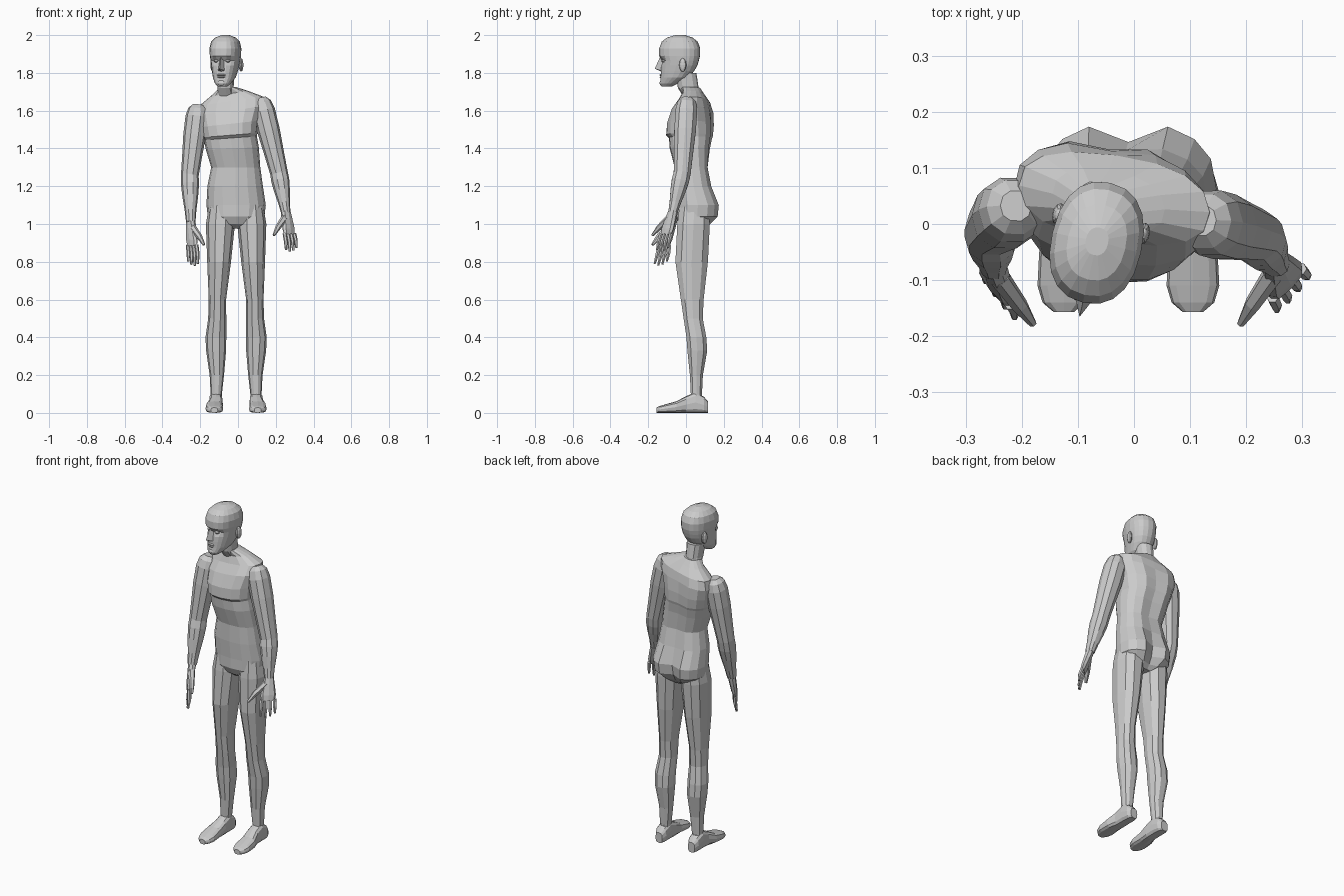
import bpy, bmesh, math
from mathutils import Vector, Matrix

cube = bpy.data.objects.get("Cube")
if cube:
    bpy.data.objects.remove(cube, do_unlink=True)

X, Y, Z = Vector((1, 0, 0)), Vector((0, 1, 0)), Vector((0, 0, 1))
MIDLINE = -0.01


def ring(center, u, v, sides=12, power=2.2, notch=0.0):
    """Superellipse section; notch pulls in the point on the +v side."""
    points = []
    for i in range(sides):
        angle = math.tau * i / sides
        c, s = math.cos(angle), math.sin(angle)
        c = math.copysign(abs(c) ** (2 / power), c)
        s = math.copysign(abs(s) ** (2 / power), s)
        points.append(Vector(center) + u * c + v * s)
    points[sides // 4] -= v.normalized() * notch
    return points


def finish(name, bm):
    bmesh.ops.recalc_face_normals(bm, faces=bm.faces)
    mesh = bpy.data.meshes.new(name)
    bm.to_mesh(mesh)
    bm.free()
    obj = bpy.data.objects.new(name, mesh)
    bpy.context.collection.objects.link(obj)
    return obj


def loft(name, rings):
    """Skin a list of equal sized sections and cap both ends."""
    bm = bmesh.new()
    rows = [[bm.verts.new(p) for p in points] for points in rings]
    for low, high in zip(rows, rows[1:]):
        for i in range(len(low)):
            j = (i + 1) % len(low)
            bm.faces.new((low[i], low[j], high[j], high[i]))
    bm.faces.new(rows[0])
    bm.faces.new(rows[-1])
    return finish(name, bm)


def tube(name, path, radii, sides=6):
    """Thin limb through a few points."""
    rings = []
    for i, point in enumerate(path):
        along = (path[min(i + 1, len(path) - 1)] - path[max(i - 1, 0)]).normalized()
        u = along.cross(Y).normalized()
        rings.append(ring(point, u * radii[i], along.cross(u) * radii[i], sides, 2))
    return loft(name, rings)


def blob(name, center, size):
    bm = bmesh.new()
    bmesh.ops.create_uvsphere(bm, u_segments=10, v_segments=6, radius=1)
    bm.transform(Matrix.Translation(center) @ Matrix.Diagonal((*size, 1)))
    return finish(name, bm)


# Torso: height, centre x, centre y, half width, half depth, spine groove
torso_rows = [
    (.975, -.01, .05, .05, .05, 0), (1, -.01, .05, .11, .085, .02),
    (1.04, -.01, .06, .15, .115, .04), (1.1, -.01, .063, .157, .118, .035),
    (1.2, -.015, .04, .147, .1, .01), (1.3, -.012, .03, .13, .09, .012),
    (1.4, -.03, .022, .14, .108, .015), (1.455, -.04, .025, .14, .115, .015),
    (1.47, -.042, .02, .145, .125, .015), (1.53, -.045, .024, .155, .124, .015),
    (1.6, -.04, .035, .175, .105, .01), (1.65, -.035, .045, .17, .078, 0),
    (1.69, -.045, .04, .1, .055, 0), (1.72, -.06, .025, .045, .05, 0),
]
sections = []
for z, cx, cy, rx, ry, notch in torso_rows:
    # Shoulders lean down and back on the right side
    lean = .14 * min(max((z - 1.3) / .3, 0), 1)
    u = Vector((rx, -lean * rx, lean * rx))
    sections.append(ring((cx, cy, z), u, Y * ry, 16, 2.4, notch))
loft("torso", sections)

# Neck
loft("neck", [
    ring((-.058, .05, 1.66), X * .055, Y * .055),
    ring((-.066, .012, 1.72), X * .043, Y * .055),
    ring((-.068, 0, 1.8), X * .048, Y * .055)])

# Legs: height, distance from midline, centre y, half width, half depth
leg_rows = [
    (1.12, .08, .045, .06, .08), (1, .083, .04, .077, .09),
    (.8, .09, .03, .063, .09), (.6, .099, .033, .046, .063),
    (.5, .1, .038, .048, .053), (.4, .107, .055, .055, .055),
    (.33, .106, .06, .053, .055), (.2, .102, .055, .038, .036),
    (.1, .105, .055, .03, .031), (.05, .105, .055, .03, .031),
]
# Feet: y, half width, height
foot_rows = [
    (.117, .022, .06), (.095, .034, .085), (.05, .036, .11), (0, .037, .088),
    (-.05, .044, .062), (-.11, .047, .045), (-.14, .038, .036), (-.157, .018, .028),
]
for side, label in ((1, "left"), (-1, "right")):
    loft(label + "_leg", [
        ring((MIDLINE + side * x, y, z), X * rx, Y * ry, 10)
        for z, x, y, rx, ry in leg_rows])
    loft(label + "_foot", [
        ring((MIDLINE + side * (.107 + .008 * (y < 0)), y, h / 2), X * w, Z * h / 2, 12, 3)
        for y, w, h in foot_rows])

# Arms: shared thickness along shoulder-elbow-wrist
upper_arm = [(-.06, .028), (0, .05), (.12, .06), (.4, .06), (.75, .052), (1, .047)]
forearm = [(.2, .048), (.45, .042), (.75, .031), (1, .025)]


def arm(label, shoulder, elbow, wrist):
    sections = []
    for start, end, stations in ((shoulder, elbow, upper_arm), (elbow, wrist, forearm)):
        bone = (end - start).normalized()
        u = (X - bone * bone.x).normalized()
        for t, r in stations:
            sections.append(ring(start.lerp(end, t), u * r, bone.cross(u) * r, 10))
    loft(label + "_arm", sections)


def hand(label, wrist, knuckles, tips, spread, thumb_tip):
    """Spread points from the little finger towards the thumb."""
    normal = spread.cross(knuckles - wrist).normalized()
    side = spread.normalized()
    loft(label + "_palm", [
        ring(wrist.lerp(knuckles, t), side * w, normal * d, 8, 2.6)
        for t, w, d in ((-.1, .025, .022), (.35, .034, .02), (.8, .042, .017), (1.05, .038, .012))])
    for i, name in enumerate(("little", "ring", "middle", "index")):
        offset = spread * (i / 3 - .5)
        base, tip = knuckles + offset, tips + offset * 1.15
        tip = base.lerp(tip, (.8, .95, 1, .92)[i])
        bend = base.lerp(tip, .5) + normal * .004
        tube(f"{label}_{name}_finger", [base, bend, tip], (.011, .0105, .006))
    root = wrist.lerp(knuckles, .25) + side * .015
    joint = root.lerp(thumb_tip, .55) + side * .006
    tube(label + "_thumb", [root, joint, thumb_tip], (.019, .015, .007))


right_wrist, left_wrist = Vector((-.25, -.075, 1.01)), Vector((.253, -.07, 1.06))
arm("right", Vector((-.213, .03, 1.61)), Vector((-.255, -.01, 1.26)), right_wrist)
arm("left", Vector((.125, .005, 1.645)), Vector((.217, -.02, 1.27)), left_wrist)
hand("right", right_wrist, Vector((-.243, -.115, .89)), Vector((-.238, -.137, .78)),
     Vector((.045, -.055, 0)), Vector((-.18, -.178, .89)))
hand("left", left_wrist, Vector((.272, -.105, .95)), Vector((.284, -.127, .855)),
     Vector((-.05, -.05, 0)), Vector((.19, -.178, .94)))

# Head, modelled facing forward: height, front y, back y, half width
head_rows = [
    (1.728, -.1, -.045, .025), (1.745, -.108, -.01, .042), (1.775, -.104, .045, .058),
    (1.81, -.103, .075, .066), (1.84, -.1, .092, .072), (1.866, -.1, .1, .076),
    (1.89, -.112, .106, .079), (1.93, -.112, .107, .081), (1.965, -.098, .094, .073),
    (1.987, -.07, .066, .052), (2, -.025, .025, .02),
]
head = loft("head", [
    ring((0, (front + back) / 2, z), X * w, Y * (back - front) / 2, 20, 2.3)
    for z, front, back, w in head_rows])
# Eye sockets
for v in head.data.vertices:
    if 1.85 < v.co.z < 1.88 and v.co.y < -.06 and .01 < abs(v.co.x) < .06:
        v.co.y += .013

# Nose
bm = bmesh.new()
bridge, tip = bm.verts.new((0, -.109, 1.885)), bm.verts.new((0, -.138, 1.822))
base = bm.verts.new((0, -.1, 1.806))
for s in (-1, 1):
    wing, root = bm.verts.new((s * .019, -.098, 1.812)), bm.verts.new((s * .01, -.09, 1.88))
    for corners in ((bridge, tip, wing), (bridge, wing, root), (tip, base, wing)):
        bm.faces.new(corners)
nose = finish("nose", bm)

face = [head, nose]
face.append(blob("upper_lip", (0, -.1, 1.789), (.026, .013, .006)))
face.append(blob("lower_lip", (0, -.099, 1.778), (.022, .012, .006)))
face.append(blob("chin", (0, -.096, 1.747), (.024, .016, .017)))
for s, label in ((1, "left"), (-1, "right")):
    face.append(blob(label + "_eye", (s * .031, -.082, 1.864), (.014, .012, .009)))
    face.append(blob(label + "_ear", (s * .077, .032, 1.842), (.012, .02, .036)))

# Turn the head slightly to the right
turn = Matrix.Translation((-.066, -.031, 0)) @ Matrix.Rotation(math.radians(-13), 4, "Z")
for part in face:
    part.matrix_world = turn
